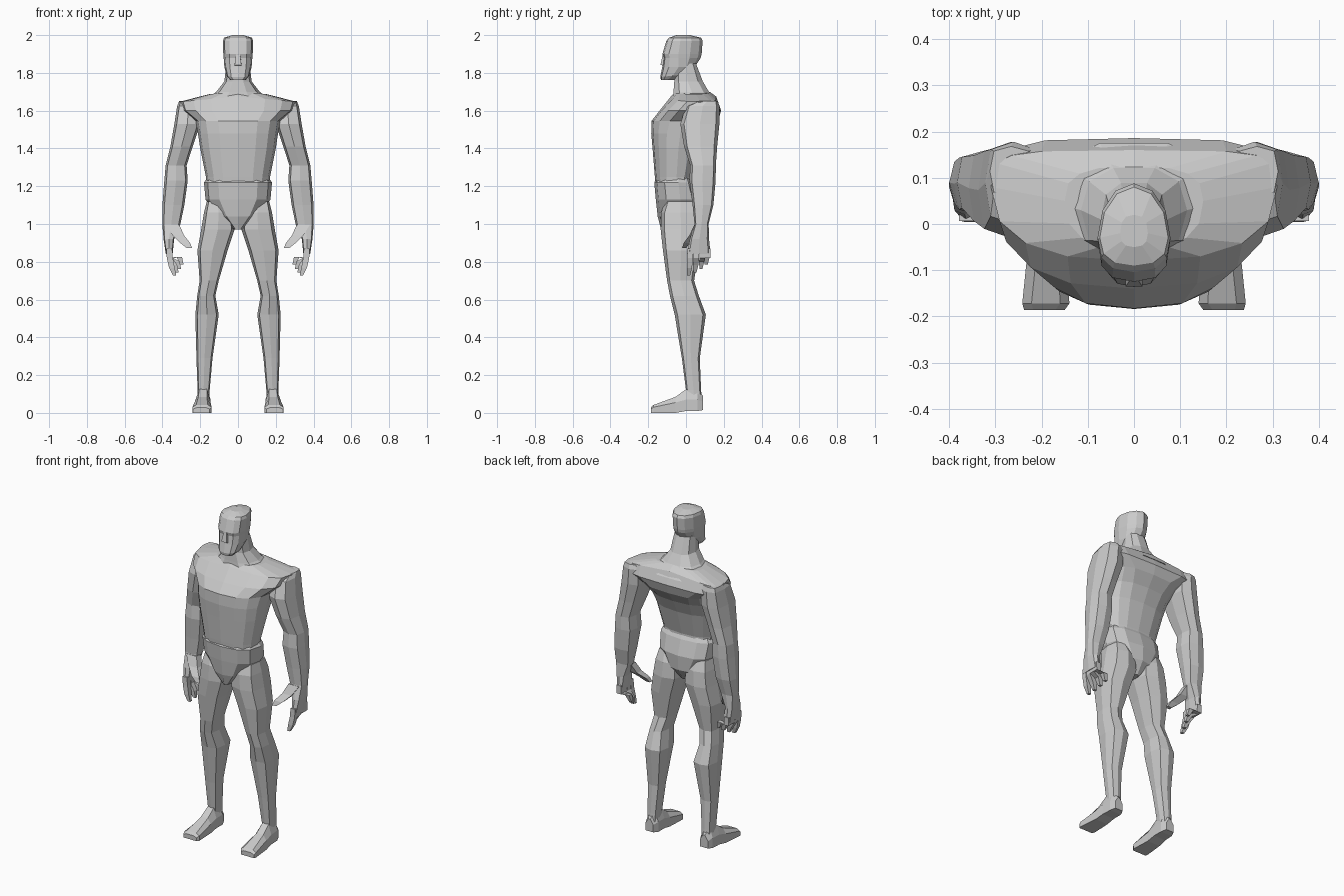
import bpy, bmesh, math


def ring(z, x0, x1, yf, yb, ys=None, n=8, e=0.75, slope=0.0, tilt=0.0, eb=None):
    """Cross-section x0..x1, yf..yb, widest at ys; e / eb round the front / back."""
    cx, w = (x0 + x1) / 2, (x1 - x0) / 2
    ys = (yf + yb) / 2 if ys is None else ys
    pts = []
    for i in range(n):
        a = 2 * math.pi * i / n
        c, s = math.cos(a), math.sin(a)
        q = eb if eb and s > 1e-6 else e
        px = w * math.copysign(abs(c) ** q, c) if abs(c) > 1e-6 else 0
        k = abs(s) ** q if abs(s) > 1e-6 else 0
        py = ys + ((yb if s > 0 else yf) - ys) * k
        pts.append((cx + px, py, z + slope * abs(px) + tilt * (py - ys)))
    return pts


def loft(name, rings, mirror=False):
    """Skin a list of equal-length rings, capped at both ends."""
    bm = bmesh.new()
    vs = [[bm.verts.new(p) for p in r] for r in rings]
    n = len(vs[0])
    for a, b in zip(vs, vs[1:]):
        for i in range(n):
            j = (i + 1) % n
            bm.faces.new((a[i], a[j], b[j], b[i]))
    bm.faces.new(vs[0][::-1])
    bm.faces.new(vs[-1])
    bmesh.ops.recalc_face_normals(bm, faces=bm.faces[:])
    me = bpy.data.meshes.new(name)
    bm.to_mesh(me)
    bm.free()
    ob = bpy.data.objects.new(name, me)
    bpy.context.collection.objects.link(ob)
    if mirror:
        ob.modifiers.new("Mirror", 'MIRROR')
    return ob


def tube(name, path):
    """Four-sided tapering finger; path holds x, y, z, rx, ry."""
    loft(name, [[(x - rx, y - ry, z), (x + rx, y - ry, z),
                 (x + rx, y + ry, z), (x - rx, y + ry, z)]
                for x, y, z, rx, ry in path], mirror=True)


def body(name, rows, n=12, e=0.8):
    """Centred part; rows hold z, half width, front, back, widest y, slope, back roundness."""
    loft(name, [ring(z, -w, w, f, b, s, n, e, sl, 0, eb) for z, w, f, b, s, sl, eb in rows])


# torso with broad, square-backed shoulder yoke
body("torso", [
    (1.20, .165, -.160, .040, -.05, 0, .8),
    (1.25, .170, -.165, .040, -.05, 0, .8),
    (1.40, .200, -.177, .085, -.04, 0, .8),
    (1.48, .212, -.184, .125, -.03, 0, .75),
    (1.545, .225, -.183, .170, .00, 0, .6),
    (1.60, .295, -.140, .186, .05, 0, .45),
    (1.675, .310, -.080, .160, .08, -.09, .45),
    (1.70, .150, -.055, .125, .05, -.08, .7)], n=16)

# neck flaring into the trapezius
body("neck", [
    (1.64, .190, -.078, .180, .05, 0, .8),
    (1.70, .115, -.070, .125, .03, 0, .8),
    (1.755, .072, -.065, .092, .01, 0, .8),
    (1.85, .062, -.060, .055, .00, 0, .8)], n=10)

# head with squared jaw and flat crown, tapering to the back
loft("head", [
    ring(1.762, -.040, .040, -.132, -.06, -.10, 12, .75),
    ring(1.785, -.060, .060, -.136, -.02, -.07, 12, .75, tilt=.1),
    ring(1.83, -.072, .072, -.126, .045, -.04, 12, .75, eb=1),
    ring(1.88, -.076, .076, -.119, .078, -.04, 12, .75, eb=1),
    ring(1.90, -.078, .078, -.125, .083, -.04, 12, .75, eb=1),
    ring(1.97, -.079, .079, -.104, .088, -.03, 12, .8, eb=1),
    ring(1.986, -.074, .074, -.090, .080, -.03, 12, .8, eb=1),
    ring(2.0, -.030, .030, -.050, .020, -.02, 12, .8)])
loft("nose", [
    [(-.018, -.135, 1.842), (.018, -.135, 1.842), (.020, -.10, 1.835), (-.020, -.10, 1.835)],
    [(-.010, -.123, 1.90), (.010, -.123, 1.90), (.012, -.10, 1.90), (-.012, -.10, 1.90)]])

# pelvis narrowing to the crotch
body("pelvis", [
    (.97, .022, -.132, .030, -.03, 0, .8),
    (1.04, .105, -.150, .075, -.03, 0, .8),
    (1.13, .172, -.160, .080, -.03, 0, .8),
    (1.22, .180, -.168, .052, -.04, 0, .8),
    (1.25, .160, -.150, .034, -.04, 0, .8)])

# legs
loft("leg", [ring(*r, None, 8, .6) for r in [
    (1.12, .055, .165, -.110, .05), (1.06, .025, .180, -.132, .075),
    (.97, .018, .195, -.134, .082), (.86, .055, .215, -.122, .068),
    (.70, .102, .203, -.100, .043), (.62, .120, .216, -.085, .068),
    (.52, .102, .226, -.060, .105), (.29, .135, .220, -.022, .073),
    (.12, .150, .214, .000, .080), (.05, .152, .214, .005, .085)]], mirror=True)

# feet, skinned from heel to toe
loft("foot", [[(a, y, zb), (b, y, zb), (b, y, h), (b - .02, y, t), (a + .02, y, t), (a, y, h)]
              for y, a, b, zb, h, t in [
    (.090, .158, .210, .015, .06, .09), (.060, .145, .222, .01, .07, .13),
    (.000, .145, .225, .01, .07, .125), (-.055, .145, .230, .00, .055, .085),
    (-.172, .140, .242, .00, .03, .042), (-.186, .150, .238, .00, .02, .028)]],
     mirror=True)

# arms from deltoid to palm
loft("arm", [ring(*r, None, 8, .6) for r in [
    (1.650, .220, .312, .060, .168), (1.625, .200, .322, .00, .178),
    (1.53, .200, .337, -.03, .177), (1.41, .240, .358, -.01, .165),
    (1.31, .272, .383, .022, .158), (1.23, .266, .390, .018, .157),
    (1.10, .284, .400, .035, .145), (1.00, .305, .401, .045, .120),
    (.92, .338, .394, .020, .122), (.84, .346, .382, .006, .130)]], mirror=True)

# four curled fingers and a thumb
for i, (y, tip) in enumerate([(.022, .728), (.055, .742), (.087, .762), (.115, .785)]):
    x = .336 - .013 * i
    tube("finger_%d" % (i + 1), [
        (.364, y, .87, .015, .015), (.361, y, .82, .016, .015),
        (x + .014, y - .004, tip + .04, .015, .014), (x, y - .008, tip, .009, .008)])
tube("thumb", [
    (.345, .065, .995, .035, .022), (.316, .040, .94, .030, .022),
    (.280, .004, .90, .026, .016), (.257, -.010, .872, .014, .011)])
